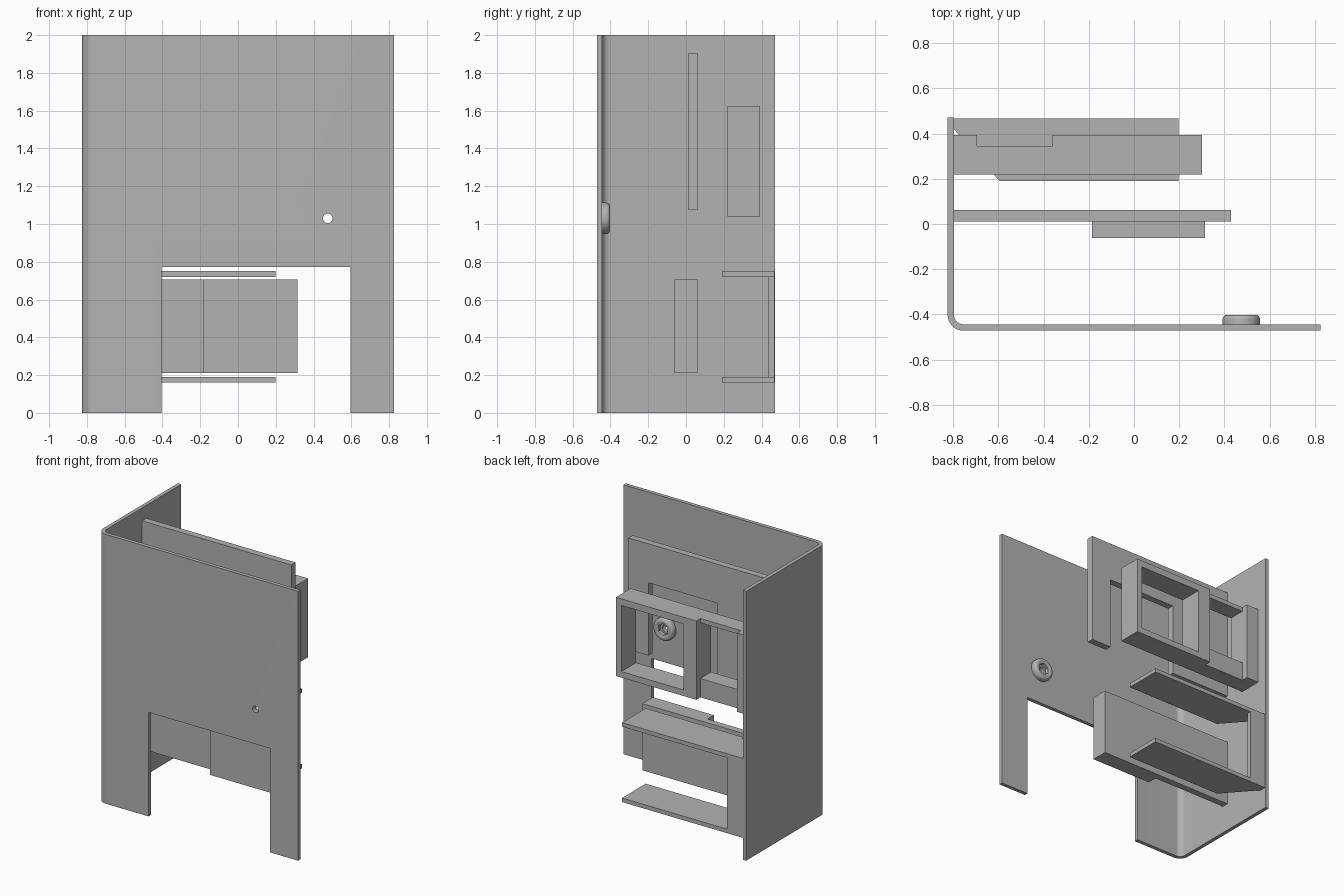
import bpy, bmesh
from math import pi, sin, cos
from mathutils import Vector

cube = bpy.data.objects.get("Cube")
if cube:
    bpy.data.objects.remove(cube, do_unlink=True)

grey = bpy.data.materials.new("plain_grey")
grey.use_nodes = True
colour = (0.45, 0.45, 0.45, 1)
grey.diffuse_color = colour
grey.node_tree.nodes["Principled BSDF"].inputs["Base Color"].default_value = colour


def finish(name, bm):
    bmesh.ops.recalc_face_normals(bm, faces=bm.faces)
    mesh = bpy.data.meshes.new(name)
    bm.to_mesh(mesh)
    bm.free()
    mesh.materials.append(grey)
    obj = bpy.data.objects.new(name, mesh)
    bpy.context.collection.objects.link(obj)
    return obj


def extrude(name, points, offset):
    """Solid made by pushing a flat outline along an offset."""
    bm = bmesh.new()
    face = bm.faces.new([bm.verts.new(p) for p in points])
    result = bmesh.ops.extrude_face_region(bm, geom=[face], use_keep_orig=True)
    moved = [g for g in result["geom"] if isinstance(g, bmesh.types.BMVert)]
    bmesh.ops.translate(bm, verts=moved, vec=Vector(offset))
    return finish(name, bm)


def plan(name, outline, z0, z1):
    return extrude(name, [(x, y, z0) for x, y in outline], (0, 0, z1 - z0))


def elevation(name, outline, y0, y1):
    return extrude(name, [(x, y0, z) for x, z in outline], (0, y1 - y0, 0))


def rect(a0, a1, b0, b1):
    return [(a0, b0), (a1, b0), (a1, b1), (a0, b1)]


def cut(target, cutter):
    mod = target.modifiers.new("cut", "BOOLEAN")
    mod.operation = "DIFFERENCE"
    mod.solver = "EXACT"
    mod.object = cutter
    activate(target)
    bpy.ops.object.modifier_apply(modifier=mod.name)
    bpy.data.objects.remove(cutter, do_unlink=True)


def activate(obj):
    bpy.ops.object.select_all(action="DESELECT")
    obj.select_set(True)
    bpy.context.view_layer.objects.active = obj


def smooth(obj):
    activate(obj)
    bpy.ops.object.shade_smooth_by_angle(angle=pi / 6)


# Bent sheet: front panel and side wall joined by a rounded corner
LEFT, FRONT, WALL = -0.825, -0.472, 0.028
BEND = 0.07
SCREW_X, SCREW_Z = 0.475, 1.03


def bend(radius, steps=12):
    arc = [pi + pi / 2 * i / steps for i in range(steps + 1)]
    return [(LEFT + BEND + radius * cos(a), FRONT + BEND + radius * sin(a)) for a in arc]


outline = ([(LEFT, 0.472)] + bend(BEND) + [(0.825, FRONT), (0.825, FRONT + WALL)]
           + bend(BEND - WALL)[::-1] + [(LEFT + WALL, 0.472)])
sheet = plan("bent_sheet", outline, 0, 2)
cut(sheet, elevation("leg_gap_cutter", rect(-0.405, 0.595, -0.1, 0.772), -0.6, -0.3))
circle = [(SCREW_X + 0.025 * cos(i * pi / 16), SCREW_Z + 0.025 * sin(i * pi / 16))
          for i in range(32)]
cut(sheet, elevation("hole_cutter", circle, -0.6, -0.3))
smooth(sheet)

# Round screw head with a hexagonal socket and a through hole
SEGS = 48
BASE = FRONT + WALL


def hexagon(angle):
    return 0.038 / cos((angle + pi / 6) % (pi / 3) - pi / 6)


profile = [(0.025, 0), (0.083, 0), (0.083, 0.022)]
profile += [(0.063 + 0.02 * cos(a), 0.022 + 0.02 * sin(a))
            for a in (pi / 8, pi / 4, pi * 3 / 8, pi / 2)]
profile += [(0.056, 0.042), (None, 0.036), (None, 0.008), (0.025, 0.008)]
bm = bmesh.new()
rings = []
for radius, height in profile:
    ring = []
    for i in range(SEGS):
        a = 2 * pi * i / SEGS
        r = hexagon(a) if radius is None else radius
        ring.append(bm.verts.new((SCREW_X + r * cos(a), BASE + height, SCREW_Z + r * sin(a))))
    rings.append(ring)
for k, ring in enumerate(rings):
    nxt = rings[(k + 1) % len(rings)]
    for i in range(SEGS):
        j = (i + 1) % SEGS
        bm.faces.new((ring[i], ring[j], nxt[j], nxt[i]))
smooth(finish("screw_head", bm))

# Upper notched plate standing off the side wall
INNER = LEFT + WALL
elevation("upper_plate", [(INNER, 1.075), (-0.3, 1.075), (-0.3, 1.615), (0.265, 1.615),
                          (0.265, 1.075), (0.43, 1.075), (0.43, 1.905), (INNER, 1.905)],
          0.012, 0.062)

# Lower plate, thicker at its free end
plan("lower_plate", [(INNER, 0.012), (-0.185, 0.012), (-0.185, -0.062), (0.315, -0.062),
                     (0.315, 0.062), (INNER, 0.062)], 0.21, 0.705)

# Window bracket: deep frame, recessed rails and a post at the wall
frame = plan("bracket_frame", rect(-0.36, 0.3, 0.22, 0.393), 1.04, 1.625)
cut(frame, elevation("window_cutter", rect(-0.256, 0.256, 1.085, 1.575), 0, 0.6))
plan("bracket_post", rect(INNER, -0.695, 0.22, 0.393), 1.04, 1.625)
for name, z0, z1 in (("bracket_top_rail", 1.593, 1.625), ("bracket_bottom_rail", 1.04, 1.18)):
    plan(name, rect(-0.695, -0.36, 0.22, 0.345), z0, z1)

# Lower channel: two shelves with a cut corner and a strip joining them
shelf = [(INNER, 0.468), (0.198, 0.468), (0.198, 0.19), (-0.595, 0.19), (INNER, 0.42)]
plan("lower_shelf", shelf, 0.16, 0.19)
plan("upper_shelf", shelf, 0.72, 0.75)
plan("joining_strip", rect(INNER, -0.665, 0.436, 0.468), 0.19, 0.72)
